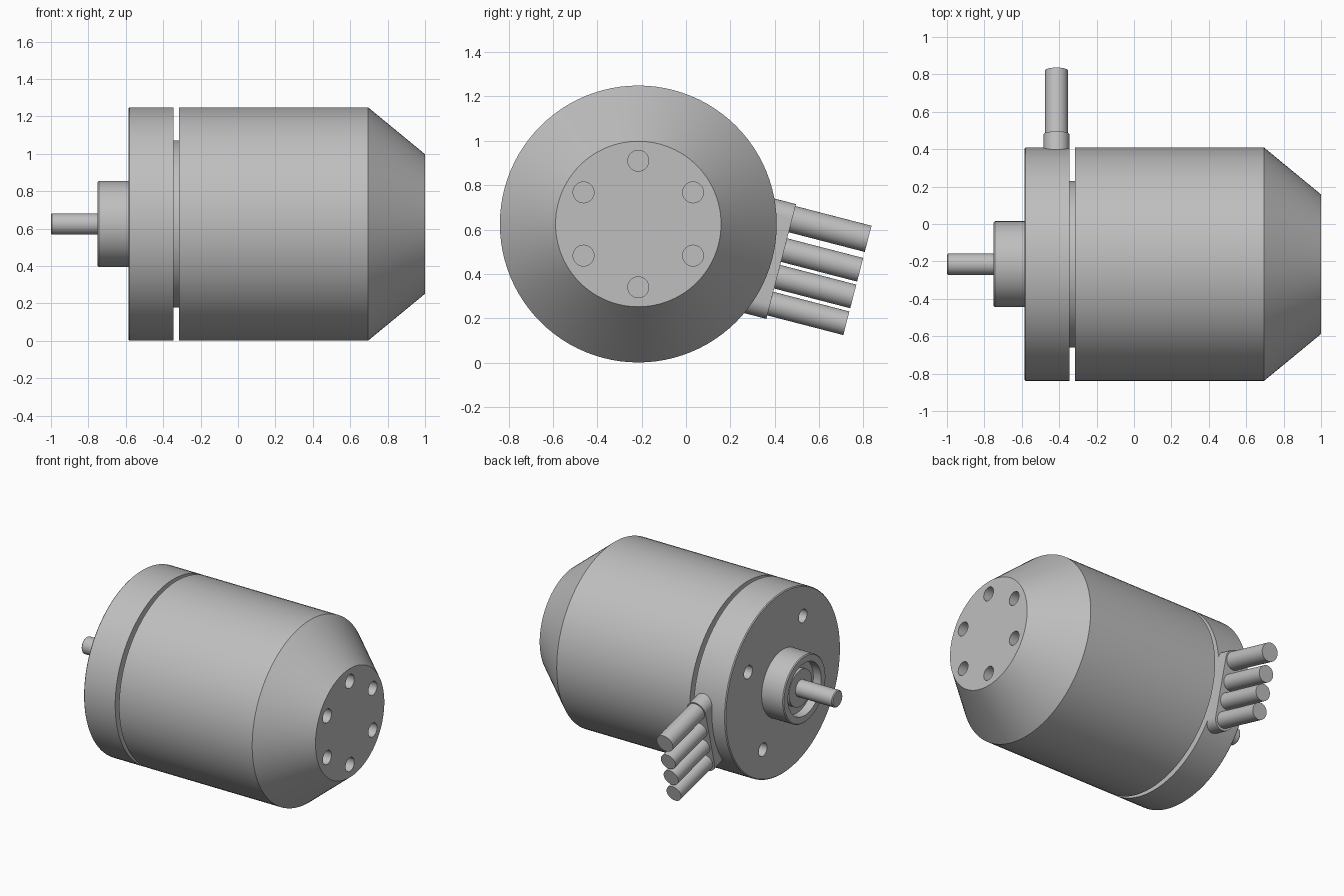
import bpy, bmesh
from math import cos, sin, pi, radians
from mathutils import Matrix, Vector

cube = bpy.data.objects.get("Cube")
if cube:
    bpy.data.objects.remove(cube, do_unlink=True)

AXIS_Y, AXIS_Z = -0.215, 0.625
R = 0.624
BEVEL = 0.006

metal = bpy.data.materials.new("light_grey_metal")
metal.use_nodes = True
grey = (0.52, 0.52, 0.52, 1)
metal.diffuse_color = grey
metal.node_tree.nodes["Principled BSDF"].inputs["Base Color"].default_value = grey


def make_object(name, bm, matrix):
    bmesh.ops.recalc_face_normals(bm, faces=bm.faces[:])
    mesh = bpy.data.meshes.new(name)
    bm.to_mesh(mesh)
    bm.free()
    mesh.transform(matrix)
    mesh.materials.append(metal)
    obj = bpy.data.objects.new(name, mesh)
    bpy.context.collection.objects.link(obj)
    return obj


def lathe(name, profile, matrix=Matrix.Translation((0, AXIS_Y, AXIS_Z)), steps=96):
    """Turn (x, radius) points around the local x axis."""
    bm = bmesh.new()
    verts = [bm.verts.new((x, 0, r)) for x, r in profile]
    edges = [bm.edges.new(pair) for pair in zip(verts, verts[1:])]
    bmesh.ops.spin(bm, geom=verts + edges, cent=(0, 0, 0), axis=(1, 0, 0),
                   angle=2 * pi, steps=steps)
    bmesh.ops.remove_doubles(bm, verts=bm.verts[:], dist=0.0001)
    return make_object(name, bm, matrix)


def rod(name, start, direction, length, radius):
    turn = Vector((1, 0, 0)).rotation_difference(direction).to_matrix().to_4x4()
    return lathe(name, [(0, 0), (0, radius), (length, radius), (length, 0)],
                 Matrix.Translation(start) @ turn, 40)


def drill(target, x, ring, radius, depth, angles):
    """Cut a ring of blind holes into a face, centred on plane x."""
    for a in angles:
        centre = (x - depth, AXIS_Y + ring * cos(radians(a)), AXIS_Z + ring * sin(radians(a)))
        cutter = rod("hole_cutter", centre, Vector((1, 0, 0)), 2 * depth, radius)
        cutter.hide_render = True
        mod = target.modifiers.new("hole", "BOOLEAN")
        mod.operation = "DIFFERENCE"
        mod.solver = "EXACT"
        mod.object = cutter
        bpy.context.view_layer.objects.active = target
        bpy.ops.object.modifier_apply(modifier=mod.name)
        bpy.data.objects.remove(cutter, do_unlink=True)


# Main housing with tapered rear end and six holes
housing = lathe("housing", [(-0.315, 0), (-0.315, R), (0.695, R), (1, 0.373), (1, 0)])
drill(housing, 1, 0.285, 0.047, 0.12, range(30, 390, 60))

# Mounting flange with four holes
flange = lathe("mounting_flange", [(-0.585, 0), (-0.585, R - BEVEL), (-0.585 + BEVEL, R),
                                   (-0.345, R), (-0.345, 0)])
drill(flange, -0.585, 0.434, 0.045, 0.12, range(30, 390, 90))

# Recessed neck between flange and housing
lathe("groove_neck", [(-0.35, 0), (-0.35, 0.446), (-0.31, 0.446), (-0.31, 0)])

# Boss with an open bore, bearing and shaft
lathe("bearing_boss", [(-0.58, 0), (-0.58, 0.23), (-0.75 + BEVEL, 0.23), (-0.75, 0.23 - BEVEL),
                       (-0.75, 0.18), (-0.69, 0.18), (-0.69, 0)])
lathe("bearing_inner_race", [(-0.68, 0), (-0.68, 0.125), (-0.72, 0.125), (-0.72, 0)])
lathe("shaft", [(-0.65, 0), (-0.65, 0.057), (-1 + BEVEL, 0.057), (-1, 0.057 - BEVEL), (-1, 0)],
      steps=48)

# Cable exit: rounded pad tilted down from horizontal
tilt = radians(14.5)
out = Vector((0, cos(tilt), -sin(tilt)))
down = Vector((0, -sin(tilt), -cos(tilt)))
pad_centre = Vector((-0.414, 0.429, 0.456))
half_width, half_length, depth = 0.069, 0.267, 0.22
bm = bmesh.new()
outline = []
for side in (1, -1):
    for i in range(25):
        a = pi * i / 24
        u = side * half_width * cos(a)
        v = side * (half_length - half_width + half_width * sin(a))
        outline.append(bm.verts.new(Vector((u, 0, 0)) + down * v))
face = bm.faces.new(outline)
extruded = bmesh.ops.extrude_face_region(bm, geom=[face])["geom"]
bmesh.ops.translate(bm, vec=-out * depth,
                    verts=[g for g in extruded if isinstance(g, bmesh.types.BMVert)])
make_object("cable_pad", bm, Matrix.Translation(pad_centre))

# Four cables, the top one slightly thicker
for i, (offset, radius) in enumerate([(-0.197, 0.061), (-0.053, 0.055),
                                      (0.071, 0.055), (0.196, 0.055)]):
    rod(f"cable_{i + 1}", pad_centre + down * offset - out * 0.03, out, 0.384, radius)

# Smooth round walls, keep edges crisp
bpy.ops.object.select_all(action="DESELECT")
for obj in bpy.context.collection.objects:
    if obj.type == "MESH" and metal.name in obj.data.materials:
        obj.select_set(True)
        bpy.context.view_layer.objects.active = obj
bpy.ops.object.shade_smooth_by_angle(angle=radians(25))
